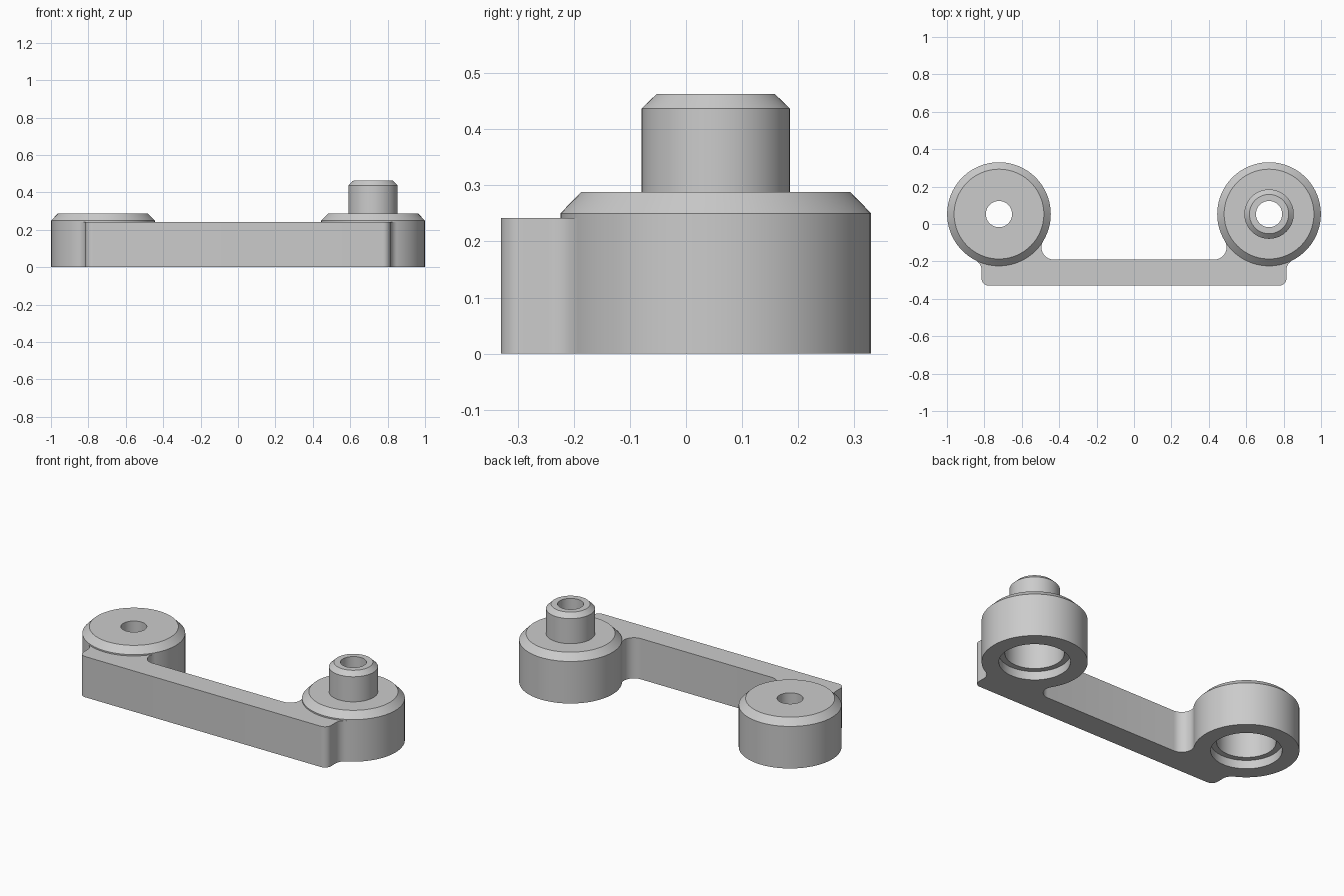
import bpy, bmesh, math
from mathutils import Vector

cube = bpy.data.objects.get("Cube")
if cube:
    bpy.data.objects.remove(cube, do_unlink=True)

grey = bpy.data.materials.new("plain grey")
grey.use_nodes = True
GREY = (0.6, 0.6, 0.6, 1)
grey.diffuse_color = GREY
grey.node_tree.nodes["Principled BSDF"].inputs["Base Color"].default_value = GREY

HUB_X, HUB_Y, HUB_R = 0.722, 0.053, 0.277
BAR_FRONT, BAR_BACK, BAR_END, BAR_TOP = -0.33, -0.19, 0.815, 0.242


def finish(name, bm, location=(0, 0, 0)):
    bmesh.ops.recalc_face_normals(bm, faces=bm.faces)
    mesh = bpy.data.meshes.new(name)
    bm.to_mesh(mesh)
    bm.free()
    mesh.materials.append(grey)
    obj = bpy.data.objects.new(name, mesh)
    obj.location = location
    bpy.context.collection.objects.link(obj)
    bpy.ops.object.select_all(action="DESELECT")
    obj.select_set(True)
    bpy.context.view_layer.objects.active = obj
    bpy.ops.object.shade_smooth_by_angle(angle=math.radians(30))
    return obj


def lathe(name, profile, location, segments=96):
    """Turn a closed (radius, height) loop around the z axis."""
    bm = bmesh.new()
    verts = [bm.verts.new((r, 0, z)) for r, z in profile]
    edges = [bm.edges.new((a, b)) for a, b in zip(verts, verts[1:] + verts[:1])]
    bmesh.ops.spin(bm, geom=verts + edges, cent=(0, 0, 0), axis=(0, 0, 1),
                   angle=math.tau, steps=segments, use_merge=True)
    bmesh.ops.remove_doubles(bm, verts=bm.verts, dist=1e-5)
    return finish(name, bm, location)


def arc(center, radius, start, end, steps=12):
    """Points along an arc, angles in radians."""
    return [(center[0] + radius * math.cos(a), center[1] + radius * math.sin(a))
            for a in (start + (end - start) * i / steps for i in range(steps + 1))]


# Hubs: stepped bore underneath, chamfered top, through hole
bore = [(0.07, 0.2), (0.155, 0.2), (0.155, 0.05), (0.187, 0.05), (0.187, 0)]
body = bore + [(HUB_R, 0), (HUB_R, 0.25), (0.24, 0.288)]
post = [(0.132, 0.288), (0.132, 0.437), (0.105, 0.463), (0.07, 0.463)]
lathe("right_hub", body + [(0.07, 0.288)], (-HUB_X, HUB_Y, 0))
lathe("left_hub_with_post", body + post, (HUB_X, HUB_Y, 0))

# Connecting bar: rounded front corners, fillets running tangent into the hubs
hub = Vector((HUB_X, HUB_Y))
outer_r, inner_r, corner_r = 0.06, 0.065, 0.04
outer_x = BAR_END + outer_r
outer = Vector((outer_x, HUB_Y - math.sqrt((HUB_R + outer_r) ** 2 - (outer_x - HUB_X) ** 2)))
inner_y = BAR_BACK + inner_r
inner = Vector((HUB_X - math.sqrt((HUB_R + inner_r) ** 2 - (HUB_Y - inner_y) ** 2), inner_y))
to_outer, to_inner = outer - hub, inner - hub
angle_outer = math.atan2(to_outer.y, to_outer.x)
angle_inner = math.atan2(to_inner.y, to_inner.x)
if angle_inner > 0:
    angle_inner -= math.tau

half = arc((BAR_END - corner_r, BAR_FRONT + corner_r), corner_r, -math.pi / 2, 0, 8)
half += arc(outer, outer_r, math.pi, angle_outer + math.pi)
half += arc(hub, HUB_R - 0.01, angle_outer, angle_inner, 24)
half += arc(inner, inner_r, angle_inner + math.pi, -math.pi / 2)
outline = half + [(-x, y) for x, y in reversed(half)]

bm = bmesh.new()
base = bm.faces.new([bm.verts.new((x, y, 0)) for x, y in outline])
top = bmesh.ops.extrude_face_region(bm, geom=[base], use_keep_orig=True)
bmesh.ops.translate(bm, vec=(0, 0, BAR_TOP),
                    verts=[v for v in top["geom"] if isinstance(v, bmesh.types.BMVert)])
finish("connecting_bar", bm)
